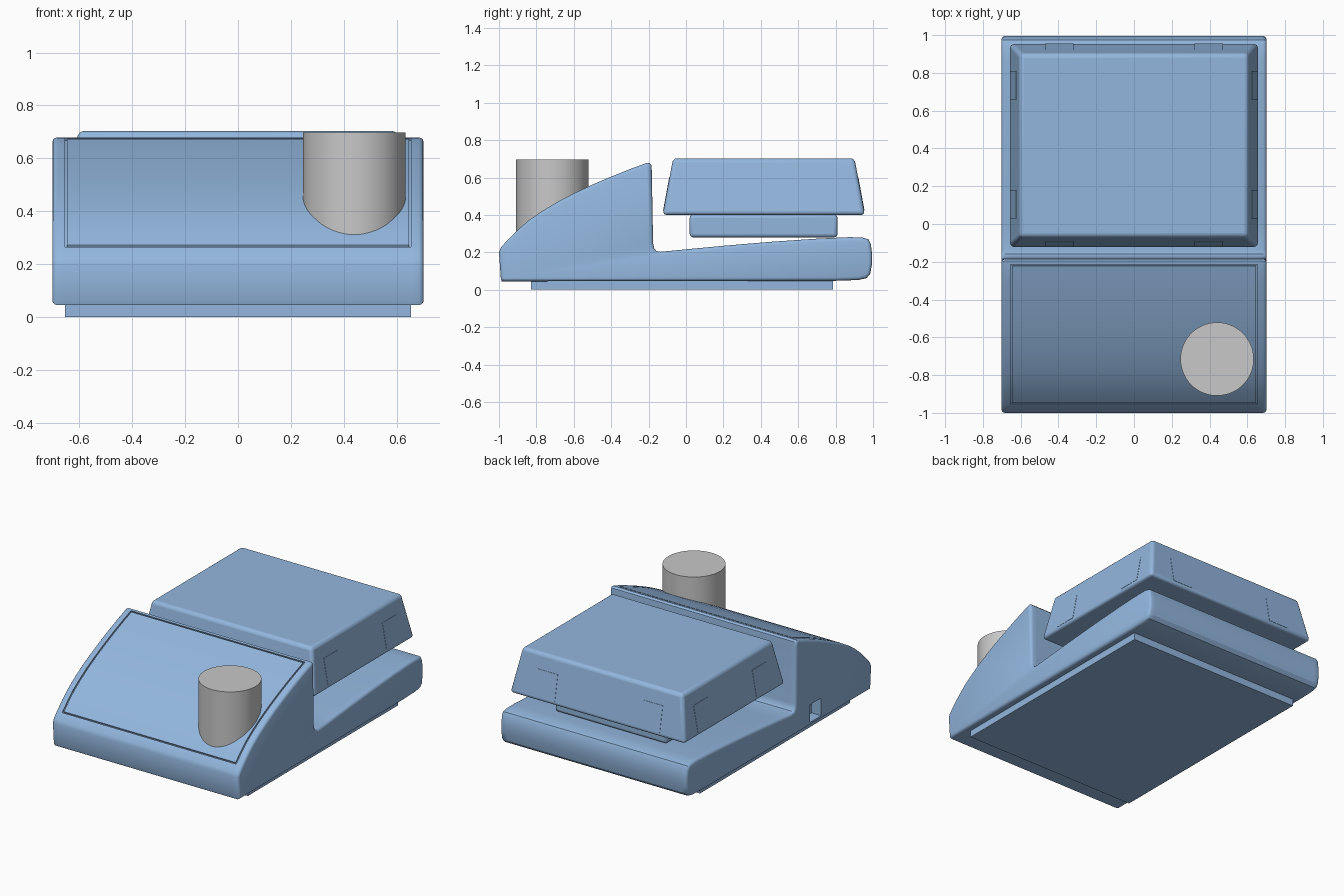
import bpy, bmesh, math
from mathutils import Vector

cube = bpy.data.objects.get("Cube")
if cube:
    bpy.data.objects.remove(cube, do_unlink=True)


def material(name, rgb):
    m = bpy.data.materials.new(name)
    m.use_nodes = True
    m.diffuse_color = (*rgb, 1)
    m.node_tree.nodes["Principled BSDF"].inputs["Base Color"].default_value = (*rgb, 1)
    return m


BLUE = material("soft blue", (0.29, 0.47, 0.73))
GREY = material("light grey", (0.58, 0.58, 0.58))


def finish(name, bm, mat, bevel=0, segments=3, angle=30):
    bmesh.ops.recalc_face_normals(bm, faces=bm.faces)
    me = bpy.data.meshes.new(name)
    bm.to_mesh(me)
    bm.free()
    ob = bpy.data.objects.new(name, me)
    bpy.context.collection.objects.link(ob)
    me.materials.append(mat)
    if bevel:
        mod = ob.modifiers.new("rounded edges", 'BEVEL')
        mod.width, mod.segments = bevel, segments
    bpy.ops.object.select_all(action='DESELECT')
    ob.select_set(True)
    bpy.context.view_layer.objects.active = ob
    bpy.ops.object.shade_smooth_by_angle(angle=math.radians(angle))
    return ob


def loft(rings):
    """Closed skin through a list of equal-length point rings."""
    bm = bmesh.new()
    rows = [[bm.verts.new(p) for p in r] for r in rings]
    n = len(rows[0])
    for a, b in zip(rows, rows[1:]):
        for i in range(n):
            j = (i + 1) % n
            bm.faces.new((a[i], a[j], b[j], b[i]))
    bm.faces.new(rows[0])
    bm.faces.new(rows[-1])
    return bm


def box(x0, x1, y0, y1, z0, z1, taper=0):
    def ring(z, t):
        return [(x0 + t, y0 + t, z), (x1 - t, y0 + t, z),
                (x1 - t, y1 - t, z), (x0 + t, y1 - t, z)]
    return loft([ring(z0, 0), ring(z1, taper)])


# Body side profile (y, z): sloped console, step, and low rear deck
PROFILE = [(-0.985, 0.045), (-0.99, 0.06), (-1.0, 0.2), (-0.99, 0.225), (-0.955, 0.265),
           (-0.9, 0.32), (-0.84, 0.372), (-0.77, 0.42), (-0.69, 0.468), (-0.6, 0.515),
           (-0.5, 0.562), (-0.4, 0.605), (-0.3, 0.645), (-0.215, 0.676), (-0.197, 0.679),
           (-0.186, 0.668), (-0.183, 0.64), (-0.176, 0.25), (-0.17, 0.222), (-0.158, 0.207),
           (-0.135, 0.203), (0, 0.216), (0.2, 0.235), (0.45, 0.256), (0.7, 0.273),
           (0.87, 0.281), (0.94, 0.28), (0.975, 0.27), (0.988, 0.245), (0.995, 0.19),
           (0.995, 0.14), (0.985, 0.085), (0.965, 0.062), (0.92, 0.052), (0.8, 0.048)]


def inset_profile(d):
    out, n = [], len(PROFILE)
    for i in range(n):
        p, q, r = (Vector(PROFILE[k % n]) for k in (i - 1, i, i + 1))
        e, f = (q - p).normalized(), (r - q).normalized()
        normal = (Vector((e.y, -e.x)) + Vector((f.y, -f.x))).normalized()
        out.append(q + normal * d)
    return out


# Half-width stations with inward offsets that round the side edges
ends = [(0.702, 0.018), (0.699, 0.009), (0.693, 0.003), (0.684, 0), (0.655, 0)]
stations = [(-x, d) for x, d in ends] + [(x, d) for x, d in reversed(ends)]
bm = loft([[(x, p.x, p.y) for p in inset_profile(d)] for x, d in stations])
bmesh.ops.recalc_face_normals(bm, faces=bm.faces)

# Narrow groove framing the sloped control panel
panel = [f for f in bm.faces if abs(f.calc_center_median().x) < 0.6
         and len(f.verts) == 4 and f.normal.z > 0.2
         and all(-0.96 < v.co.y < -0.21 for v in f.verts)]
groove = bmesh.ops.inset_region(bm, faces=panel, thickness=0.009, use_even_offset=True)["faces"]
floor = bmesh.ops.extrude_face_region(bm, geom=groove)["geom"]
bmesh.ops.translate(bm, verts=[g for g in floor if isinstance(g, bmesh.types.BMVert)],
                    vec=(0, 0.003, -0.009))
bmesh.ops.delete(bm, geom=[f for f in groove if f.is_valid], context='FACES_ONLY')
body = finish("body", bm, BLUE)

# Small socket opening low on the right side
cutter = finish("socket_cutter", box(-0.8, -0.63, -0.45, -0.33, 0.07, 0.19), BLUE)
cutter.hide_render = True
cut = body.modifiers.new("socket", 'BOOLEAN')
cut.operation, cut.solver, cut.object = 'DIFFERENCE', 'EXACT', cutter
bpy.context.view_layer.objects.active = body
bpy.ops.object.modifier_apply(modifier="socket")
bpy.data.objects.remove(cutter, do_unlink=True)

# Base plate and the support under the platform
finish("base_plate", box(-0.655, 0.655, -0.83, 0.785, 0, 0.06), BLUE)
finish("platform_support", box(-0.42, 0.42, 0.02, 0.81, 0.28, 0.402), BLUE, 0.018)

# Tapered weighing platform
Z0, Z1, TAPER = 0.4, 0.703, 0.056
X, Y0, Y1 = 0.66, -0.125, 0.957
finish("platform", box(-X, X, Y0, Y1, Z0, Z1, TAPER), BLUE, 0.022, 4)


# Thin clip plates lying on the sloping platform walls
def clip(name, at, along, out):
    at, along, out = Vector(at), Vector(along), Vector(out)
    rings = []
    for s in (-0.075, 0.075):
        ring = []
        for z, d in ((0.425, -0.01), (0.425, 0.002), (0.6, 0.002), (0.6, -0.01)):
            inward = TAPER * (z - Z0) / (Z1 - Z0)
            ring.append(at + along * s + out * (d - inward) + Vector((0, 0, z)))
        rings.append(ring)
    finish(name, loft(rings), BLUE)


for s, side in ((1, "left"), (-1, "right")):
    clip(f"front_clip_{side}", (0.395 * s, Y0, 0), (1, 0, 0), (0, -1, 0))
    clip(f"back_clip_{side}", (0.395 * s, Y1, 0), (1, 0, 0), (0, 1, 0))
    for y, end in ((0.105, "front"), (0.735, "rear")):
        clip(f"{side}_clip_{end}", (X * s, y, 0), (0, 1, 0), (s, 0, 0))

# Round knob standing on the console
bm = loft([[(0.44 + 0.194 * math.cos(a), -0.715 + 0.194 * math.sin(a), z)
            for a in (math.tau * i / 64 for i in range(64))] for z in (0.25, 0.697)])
finish("knob", bm, GREY)
